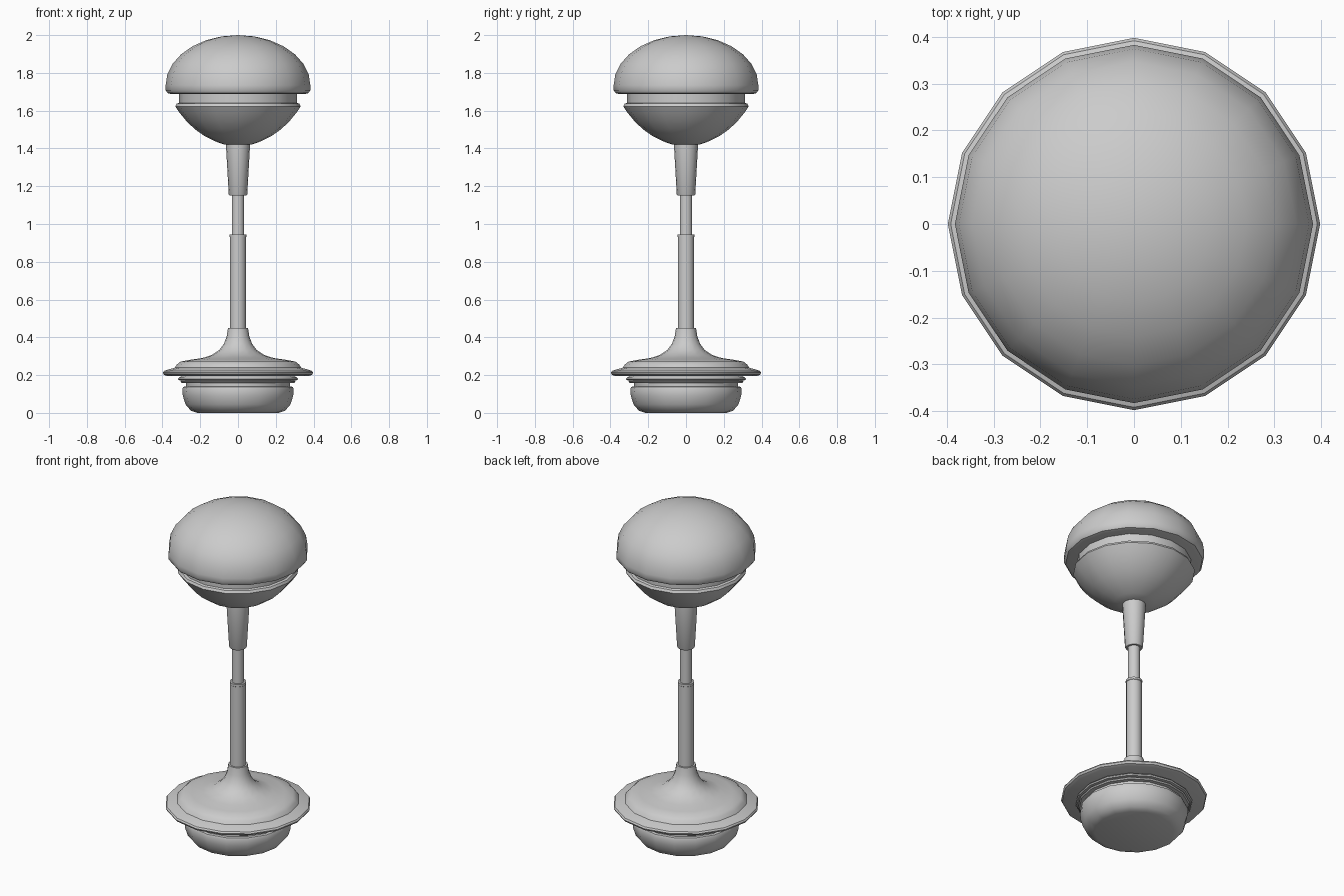
import bpy, bmesh, math

SIDES = 16


def lathe(name, profile):
    """Revolve (radius, height) points, listed bottom to top, around z."""
    bm = bmesh.new()
    rings = []
    for r, z in profile:
        if r == 0:
            rings.append([bm.verts.new((0, 0, z))] * SIDES)
        else:
            rings.append([bm.verts.new((r * math.cos(2 * math.pi * i / SIDES),
                                        r * math.sin(2 * math.pi * i / SIDES), z))
                          for i in range(SIDES)])
    for low, high in zip(rings, rings[1:]):
        for i in range(SIDES):
            j = (i + 1) % SIDES
            corners = dict.fromkeys((low[i], low[j], high[j], high[i]))
            bm.faces.new(list(corners))
    bmesh.ops.recalc_face_normals(bm, faces=bm.faces)
    mesh = bpy.data.meshes.new(name)
    bm.to_mesh(mesh)
    bm.free()
    obj = bpy.data.objects.new(name, mesh)
    bpy.context.collection.objects.link(obj)
    bpy.ops.object.select_all(action='DESELECT')
    obj.select_set(True)
    bpy.context.view_layer.objects.active = obj
    bpy.ops.object.shade_smooth_by_angle(angle=math.radians(35))
    return obj


# Rounded foot
lathe("foot", [(0, 0), (0.215, 0), (0.25, 0.012), (0.278, 0.045), (0.292, 0.09),
               (0.295, 0.125), (0.29, 0.138), (0.275, 0.14), (0.275, 0.16), (0, 0.16)])

# Thin stepped collar between foot and dish
lathe("collar", [(0, 0.158), (0.298, 0.158), (0.305, 0.165), (0.298, 0.171), (0.312, 0.173),
                 (0.318, 0.18), (0.312, 0.187), (0.29, 0.198), (0, 0.198)])

# Wide dish flaring up into a trumpet-shaped neck
lathe("base_dish", [(0, 0.195), (0.375, 0.195), (0.392, 0.202), (0.398, 0.213),
                    (0.392, 0.222), (0.365, 0.231), (0.335, 0.239), (0.323, 0.257),
                    (0.305, 0.271), (0.255, 0.281), (0.19, 0.29), (0.14, 0.306),
                    (0.1, 0.332), (0.075, 0.365), (0.06, 0.405), (0.053, 0.45), (0, 0.45)])

# Telescoping stem
lathe("lower_tube", [(0, 0.44), (0.043, 0.44), (0.043, 0.93), (0.045, 0.932),
                     (0.045, 0.945), (0, 0.945)])
lathe("inner_rod", [(0, 0.93), (0.033, 0.93), (0.033, 1.16), (0, 1.16)])
lathe("upper_sleeve", [(0, 1.15), (0.045, 1.15), (0.049, 1.157), (0.064, 1.42),
                       (0.064, 1.44), (0, 1.44)])

# Bowl below the cap
lathe("bowl", [(0, 1.42), (0.07, 1.42), (0.11, 1.433), (0.175, 1.464), (0.23, 1.503),
               (0.275, 1.547), (0.31, 1.59), (0.332, 1.623), (0.325, 1.637),
               (0.31, 1.642), (0, 1.642)])

# Recessed band between bowl and cap
lathe("band", [(0, 1.635), (0.312, 1.635), (0.312, 1.695), (0, 1.695)])

# Domed cap: rolled lower rim and elliptical crown
crown = [(0.383 * math.cos(a), 1.735 + 0.265 * math.sin(a))
         for a in (math.radians(d) for d in (0, 12, 25, 38, 51, 64, 77))]
lathe("cap", [(0, 1.688), (0.355, 1.688), (0.373, 1.693), (0.383, 1.708)]
      + crown + [(0, 2.0)])
